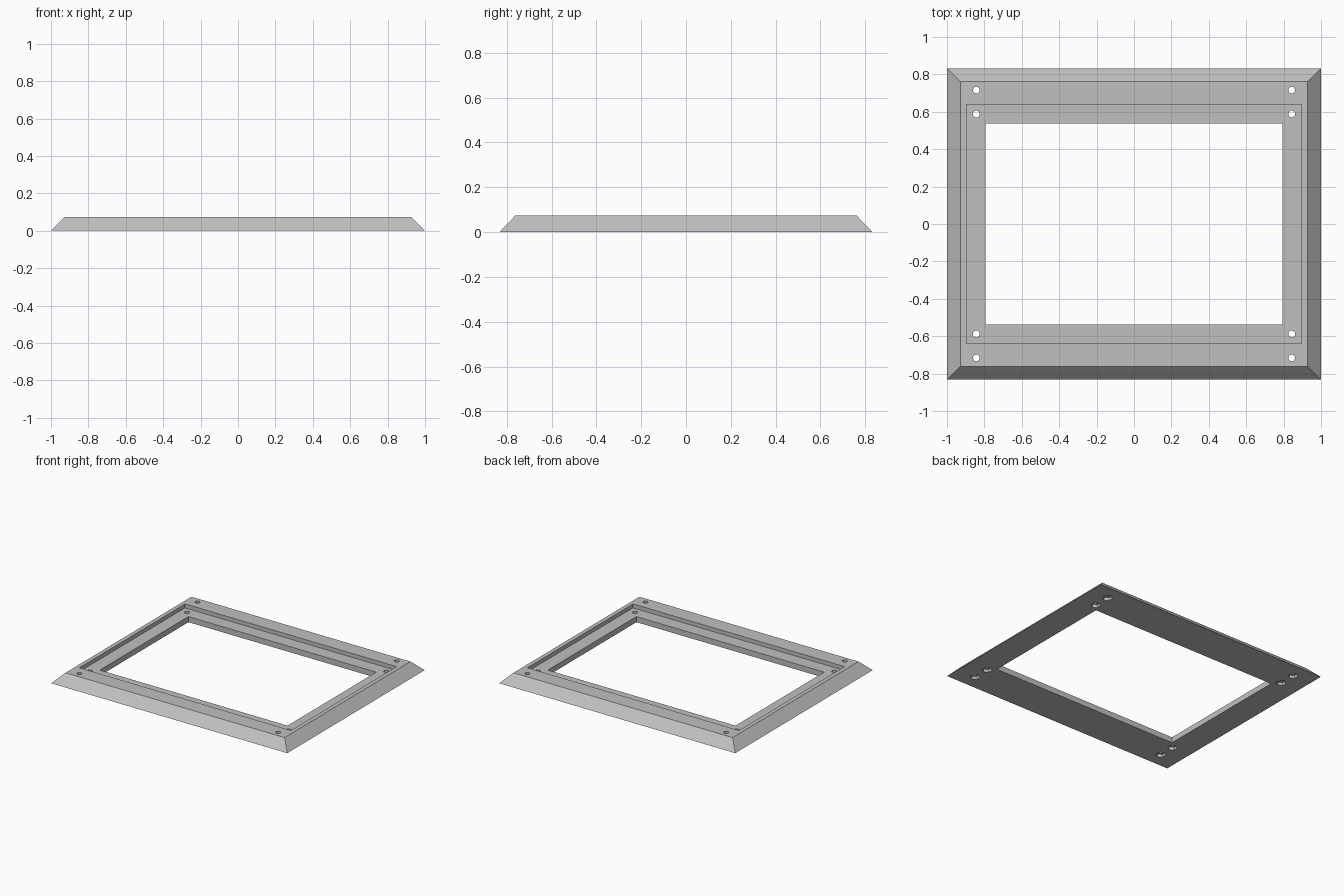
import bpy
import bmesh
from mathutils import Matrix

default = bpy.data.objects.get("Cube")
if default:
    bpy.data.objects.remove(default, do_unlink=True)

TOP, LEDGE = 0.073, 0.043
HOLE_X, HOLE_YS = 0.843, (0.588, 0.716)

grey = bpy.data.materials.new("plain grey")
grey.use_nodes = True
colour = (0.53, 0.53, 0.53, 1)
grey.diffuse_color = colour
grey.node_tree.nodes["Principled BSDF"].inputs["Base Color"].default_value = colour


def finish(bm, name):
    bmesh.ops.recalc_face_normals(bm, faces=bm.faces)
    mesh = bpy.data.meshes.new(name)
    bm.to_mesh(mesh)
    bm.free()
    mesh.materials.append(grey)
    obj = bpy.data.objects.new(name, mesh)
    bpy.context.collection.objects.link(obj)
    return obj


def rectangular_ring(name, profile):
    """Sweep a closed (half width, half depth, height) profile round a rectangle."""
    bm = bmesh.new()
    corners = ((-1, -1), (1, -1), (1, 1), (-1, 1))
    loops = [[bm.verts.new((sx * x, sy * y, z)) for sx, sy in corners]
             for x, y, z in profile]
    for i, low in enumerate(loops):
        high = loops[(i + 1) % len(loops)]
        for j in range(4):
            k = (j + 1) % 4
            bm.faces.new((low[j], low[k], high[k], high[j]))
    return finish(bm, name)


def hole_cutters(name, radius, sides, bottom, top):
    """One prism at each of the eight screw positions."""
    bm = bmesh.new()
    for sx in (-1, 1):
        for sy in (-1, 1):
            for y in HOLE_YS:
                place = Matrix.Translation((sx * HOLE_X, sy * y, (bottom + top) / 2))
                bmesh.ops.create_cone(bm, cap_ends=True, segments=sides, radius1=radius,
                                      radius2=radius, depth=top - bottom, matrix=place)
    obj = finish(bm, name)
    obj.hide_render = True
    return obj


# Bevelled frame with a stepped ledge round the opening
frame = rectangular_ring("bevelled_frame", [
    (1.0, 0.832, 0),
    (0.928, 0.762, TOP),
    (0.896, 0.639, TOP),
    (0.896, 0.639, LEDGE),
    (0.795, 0.536, LEDGE),
    (0.795, 0.536, 0),
])

# Through holes, and hexagonal nut recesses underneath
cutters = [
    hole_cutters("screw_hole_cutter", 0.018, 24, -0.05, 0.15),
    hole_cutters("nut_recess_cutter", 0.035, 6, -0.05, 0.022),
]
bpy.context.view_layer.objects.active = frame
for cutter in cutters:
    cut = frame.modifiers.new(cutter.name, "BOOLEAN")
    cut.operation = "DIFFERENCE"
    cut.solver = "EXACT"
    cut.object = cutter
    bpy.ops.object.modifier_apply(modifier=cut.name)
for cutter in cutters:
    bpy.data.objects.remove(cutter, do_unlink=True)
